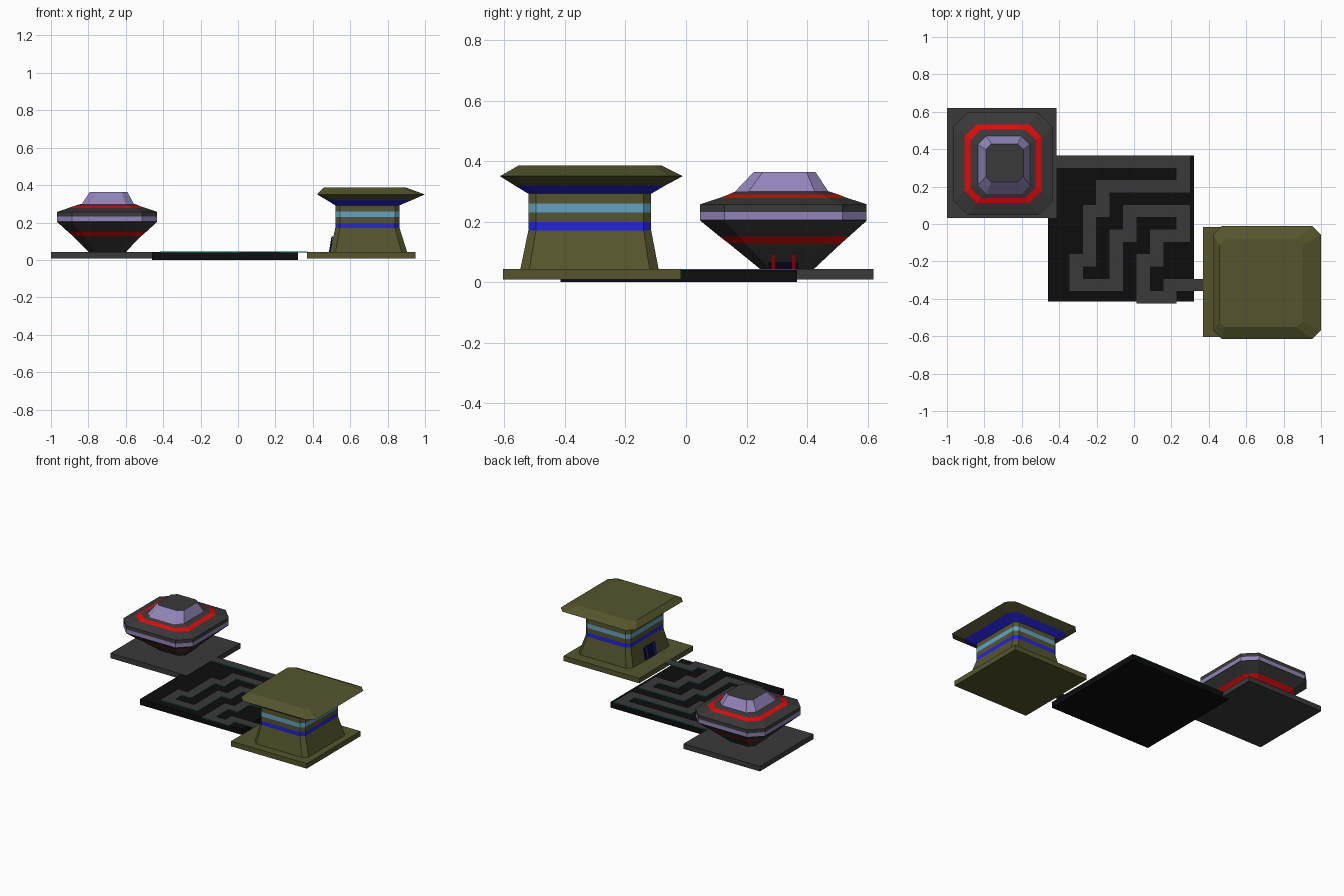
import bpy, bmesh

if "Cube" in bpy.data.objects:
    bpy.data.objects.remove(bpy.data.objects["Cube"])


def material(name, r, g, b):
    m = bpy.data.materials.new(name)
    m.diffuse_color = (r, g, b, 1)
    m.use_nodes = True
    m.node_tree.nodes["Principled BSDF"].inputs["Base Color"].default_value = m.diffuse_color
    return m


GRAY = material("dark gray", .042, .042, .042)
BLACK = material("black", .004, .004, .004)
OLIVE = material("olive", .091, .091, .027)
BLUE = material("blue", .018, .018, .73)
SKY = material("sky blue", .13, .36, .55)
RED = material("red", .76, .003, .003)
LILAC = material("lilac", .29, .23, .49)
TEAL = material("teal", .0, .3, .3)
NAVY = material("navy", .004, .004, .03)


def finish(name, bm, mats):
    bmesh.ops.recalc_face_normals(bm, faces=bm.faces)
    me = bpy.data.meshes.new(name)
    bm.to_mesh(me)
    bm.free()
    for m in mats:
        me.materials.append(m)
    ob = bpy.data.objects.new(name, me)
    bpy.context.collection.objects.link(ob)
    return ob


def box(name, lo, hi, mat):
    bm = bmesh.new()
    bmesh.ops.create_cube(bm, size=1)
    for v in bm.verts:
        v.co = [(a + b) / 2 + c * (b - a) for a, b, c in zip(lo, hi, v.co)]
    return finish(name, bm, [mat])


def loft(name, rings, bands, cap):
    """Stack of corner-cut rectangles (z, cx, cy, hx, hy, cut), one colour per band."""
    bm = bmesh.new()
    mats = list(dict.fromkeys(bands + [cap]))
    loops = []
    for z, cx, cy, hx, hy, c in rings:
        pts = [(hx, hy - c), (hx - c, hy), (c - hx, hy), (-hx, hy - c),
               (-hx, c - hy), (c - hx, -hy), (hx - c, -hy), (hx, c - hy)]
        loops.append([bm.verts.new((cx + x, cy + y, z)) for x, y in pts])
    for a, b, mat in zip(loops, loops[1:], bands):
        for i in range(8):
            j = (i + 1) % 8
            bm.faces.new((a[i], a[j], b[j], b[i])).material_index = mats.index(mat)
    bm.faces.new(loops[-1]).material_index = mats.index(cap)
    bm.faces.new(loops[0][::-1])
    return finish(name, bm, mats)


def wall_plate(name, side, foot, head, y0, y1, offset, mat):
    """Thin plate lying on a sloped wall facing +x or -x; foot and head are (x, z)."""
    bm = bmesh.new()
    quads = []
    for d in (offset, -.003):
        quads.append([bm.verts.new((x + side * d, y, z))
                      for (x, z), y in ((foot, y0), (foot, y1), (head, y1), (head, y0))])
    a, b = quads
    bm.faces.new(a)
    bm.faces.new(b[::-1])
    for i in range(4):
        j = (i + 1) % 4
        bm.faces.new((a[i], a[j], b[j], b[i]))
    return finish(name, bm, [mat])


# Ground board and the two building pads
box("maze_board", (-.46, -.414, 0), (.32, .367, .04), BLACK)
box("gray_pad", (-1, .033, .008), (-.415, .62, .043), GRAY)
box("olive_pad", (.37, -.605, .008), (.95, -.017, .043), OLIVE)

# Winding path: straight runs of grid cells (col0, row0, col1, row1)
runs = [(0, 0, 9, 0), (9, 0, 9, 2), (3, 2, 9, 2), (3, 2, 3, 4), (2, 4, 3, 4),
        (2, 4, 2, 8), (1, 8, 2, 8), (1, 8, 1, 10), (1, 10, 4, 10), (4, 6, 4, 10),
        (4, 6, 5, 6), (5, 4, 5, 6), (5, 4, 9, 4), (9, 4, 9, 6), (7, 6, 9, 6),
        (7, 6, 7, 8), (6, 8, 7, 8), (6, 8, 6, 11), (6, 11, 8, 11), (8, 10, 8, 11),
        (8, 10, 10, 10)]
cells = {(c, r) for c0, r0, c1, r1 in runs
         for c in range(c0, c1 + 1) for r in range(r0, r1 + 1)}
bm = bmesh.new()
grid = {}


def corner(c, r):
    if (c, r) not in grid:
        grid[c, r] = bm.verts.new((-.417 + .0717 * c, .366 - .0659 * r, .039))
    return grid[c, r]


for c, r in sorted(cells):
    bm.faces.new([corner(c, r), corner(c, r + 1), corner(c + 1, r + 1), corner(c + 1, r)])
top = bmesh.ops.extrude_face_region(bm, geom=bm.faces[:])["geom"]
for v in top:
    if isinstance(v, bmesh.types.BMVert):
        v.co.z = .044
bm.normal_update()
for f in bm.faces:
    f.material_index = int(abs(f.normal.z) < .5)
finish("winding_path", bm, [GRAY, TEAL])

# Olive tower: flared foot, striped shaft, overhanging roof
bx, by = .692, -.318
shaft = [(z, bx, by, .172, .203, .025) for z in (.17, .198, .23, .26, .292)]
loft("olive_tower",
     [(.04, .698, -.319, .207, .229, .03)] + shaft +
     [(.32, .702, -.317, .228, .25, .035),
      (.35, .711, -.313, .288, .302, .045),
      (.386, .678, -.317, .222, .235, .03)],
     [OLIVE, BLUE, OLIVE, SKY, OLIVE, BLUE, OLIVE, OLIVE], OLIVE)

# Red-striped tower: inverted foot, wide rim, sloped roof, lilac crown
cx, cy = -.70, .322
loft("saucer_tower",
     [(.04, cx, cy + .012, .095, .085, .03),
      (.127, cx, cy + .005, .182, .185, .055),
      (.15, cx, cy + .003, .209, .213, .065),
      (.203, cx, cy, .267, .275, .08),
      (.207, cx, cy, .267, .275, .08),
      (.232, cx, cy, .267, .275, .08),
      (.257, cx, cy, .267, .275, .08),
      (.278, cx, cy, .205, .211, .065),
      (.289, cx, cy, .174, .183, .055),
      (.30, cx + .004, cy - .004, .142, .153, .045)],
     [GRAY, RED, GRAY, GRAY, LILAC, GRAY, GRAY, RED, GRAY], GRAY)
loft("lilac_crown",
     [(.298, cx + .004, cy - .006, .14, .155, .045),
      (.364, cx + .008, cy + .004, .1, .102, .03)], [LILAC], GRAY)

# Doorways with coloured jambs, facing the board
for name, side, foot, head, yc, w, mat in (
        ("saucer", 1, (-.603, .043), (-.56, .09), .322, .05, RED),
        ("olive", -1, (.491, .043), (.505, .125), by, .06, BLUE)):
    wall_plate(name + "_door", side, foot, head, yc - w, yc + w, .003, NAVY)
    for s in (-1, 1):
        a, b = yc + s * w * .55, yc + s * w * .8
        wall_plate(f"{name}_door_jamb_{'left' if s < 0 else 'right'}", side,
                   foot, head, min(a, b), max(a, b), .005, mat)
